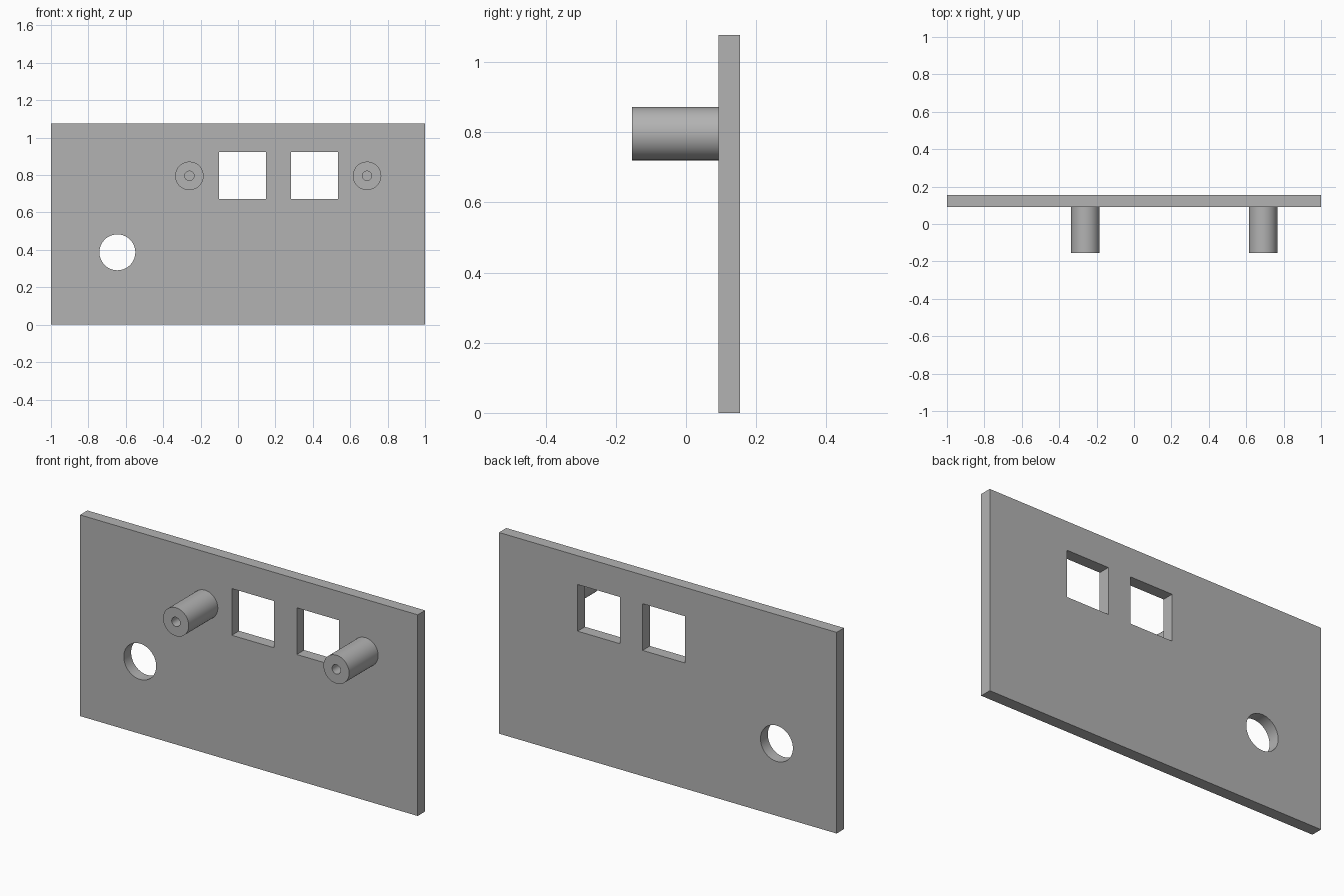
import bpy
import math

if "Cube" in bpy.data.objects:
    bpy.data.objects.remove(bpy.data.objects["Cube"], do_unlink=True)

FRONT, BACK = 0.092, 0.154      # plate faces in y
POST_TIP = -0.154
HEIGHT = 1.077

grey = bpy.data.materials.new("plain grey")
grey.use_nodes = True
colour = (0.45, 0.45, 0.45, 1)
grey.diffuse_color = colour
grey.node_tree.nodes["Principled BSDF"].inputs["Base Color"].default_value = colour


def box(name, x0, x1, y0, y1, z0, z1):
    bpy.ops.mesh.primitive_cube_add(
        size=1, location=((x0 + x1) / 2, (y0 + y1) / 2, (z0 + z1) / 2))
    ob = bpy.context.object
    ob.name = name
    ob.scale = (x1 - x0, y1 - y0, z1 - z0)
    bpy.ops.object.transform_apply(location=False, rotation=False, scale=True)
    return ob


def rod(name, x, z, radius, y0, y1, sides=64):
    bpy.ops.mesh.primitive_cylinder_add(
        vertices=sides, radius=radius, depth=y1 - y0,
        location=(x, (y0 + y1) / 2, z), rotation=(math.pi / 2, 0, 0))
    ob = bpy.context.object
    ob.name = name
    return ob


def cut(target, cutter):
    """Subtract the cutter from the target and discard it."""
    cutter.hide_render = True
    mod = target.modifiers.new("cut", 'BOOLEAN')
    mod.operation = 'DIFFERENCE'
    mod.solver = 'EXACT'
    mod.object = cutter
    bpy.ops.object.select_all(action='DESELECT')
    bpy.context.view_layer.objects.active = target
    target.select_set(True)
    bpy.ops.object.modifier_apply(modifier=mod.name)
    bpy.data.objects.remove(cutter, do_unlink=True)


def finish(ob):
    ob.data.materials.clear()
    ob.data.materials.append(grey)
    bpy.ops.object.select_all(action='DESELECT')
    bpy.context.view_layer.objects.active = ob
    ob.select_set(True)
    bpy.ops.object.shade_smooth_by_angle(angle=math.radians(30))


# Panel with two square windows and one round hole
panel = box("panel", -1, 1, FRONT, BACK, 0, HEIGHT)
for x in (0.024, 0.409):
    cut(panel, box("window_cutter", x - 0.125, x + 0.125, 0, 0.3, 0.673, 0.923))
cut(panel, rod("hole_cutter", -0.645, 0.387, 0.096, 0, 0.3))
finish(panel)

# Bored mounting posts standing off the front
for name, x in (("right_post", -0.26), ("left_post", 0.69)):
    post = rod(name, x, 0.796, 0.076, POST_TIP, FRONT)
    cut(post, rod("bore_cutter", x, 0.796, 0.025, POST_TIP - 0.1, FRONT + 0.1, 32))
    finish(post)
